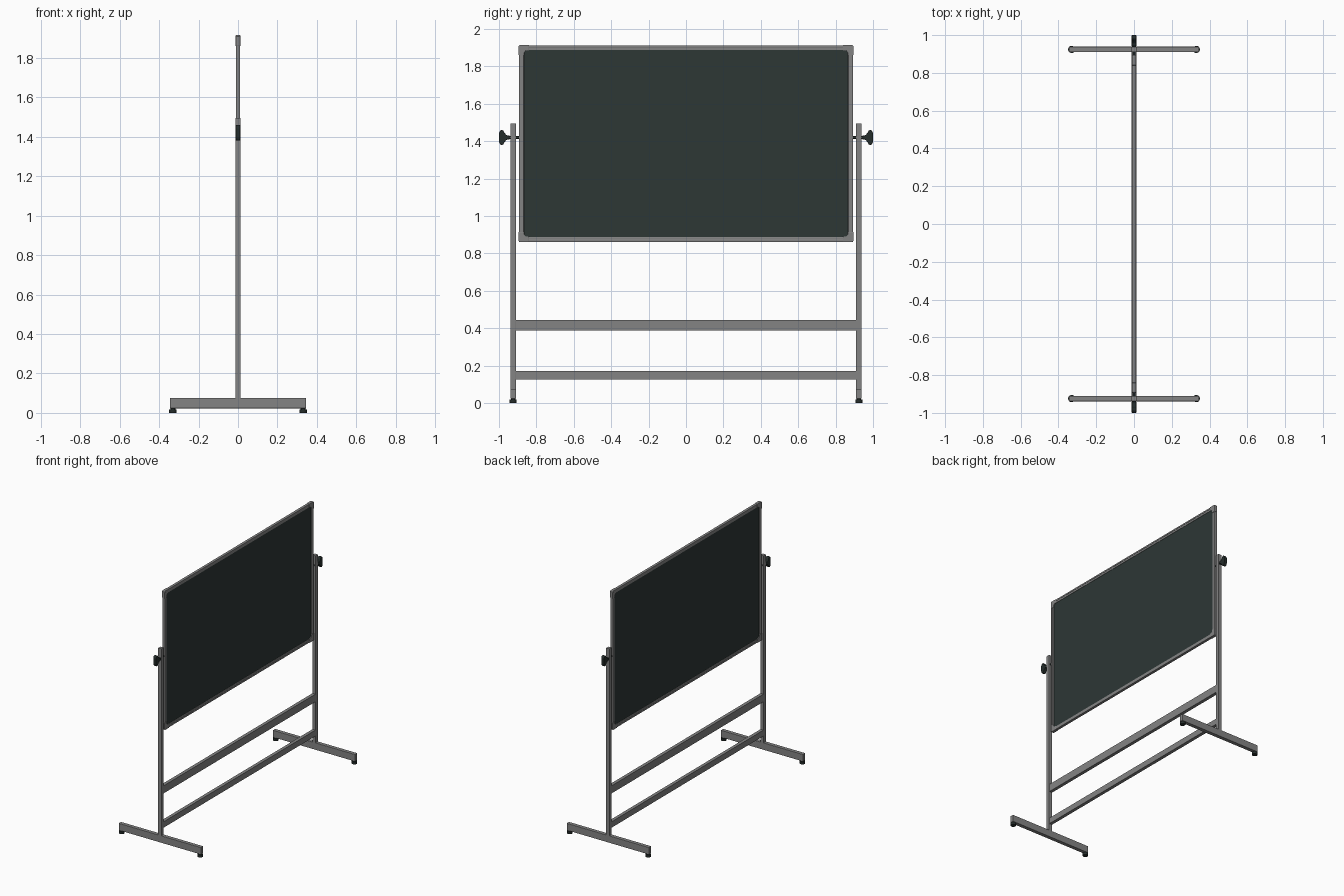
import bpy, bmesh, math
from mathutils import Vector

if "Cube" in bpy.data.objects:
    bpy.data.objects.remove(bpy.data.objects["Cube"])


def material(name, rgb):
    m = bpy.data.materials.new(name)
    m.diffuse_color = (*rgb, 1)
    m.use_nodes = True
    m.node_tree.nodes["Principled BSDF"].inputs["Base Color"].default_value = m.diffuse_color
    return m


GREY = material("grey metal", (0.23, 0.23, 0.23))
BOARD = material("slate green", (0.026, 0.038, 0.036))
BLACK = material("dark plastic", (0.018, 0.026, 0.024))


def finish(name, bm, mat, bevel=0.0, segments=2):
    bmesh.ops.recalc_face_normals(bm, faces=bm.faces)
    me = bpy.data.meshes.new(name)
    bm.to_mesh(me)
    bm.free()
    me.materials.append(mat)
    ob = bpy.data.objects.new(name, me)
    bpy.context.collection.objects.link(ob)
    if bevel:
        b = ob.modifiers.new("bevel", 'BEVEL')
        b.width, b.segments, b.limit_method = bevel, segments, 'ANGLE'
    return ob


def box(name, lo, hi, mat, bevel=0.0):
    bm = bmesh.new()
    bmesh.ops.create_cube(bm, size=1)
    lo, hi = Vector(lo), Vector(hi)
    for v in bm.verts:
        v.co = (lo + hi) / 2 + v.co * (hi - lo)
    return finish(name, bm, mat, bevel)


def prism(name, pts, half, mat, bevel=0.0):
    """Outline in the y-z plane, extruded along x."""
    bm = bmesh.new()
    face = bm.faces.new([bm.verts.new((-half, y, z)) for y, z in pts])
    new = bmesh.ops.extrude_face_region(bm, geom=[face])["geom"]
    for v in new:
        if isinstance(v, bmesh.types.BMVert):
            v.co.x = half
    return finish(name, bm, mat, bevel)


def cylinder(name, loc, radius, depth, mat, along_y=False):
    bm = bmesh.new()
    bmesh.ops.create_cone(bm, cap_ends=True, segments=24, radius1=radius, radius2=radius, depth=depth)
    ob = finish(name, bm, mat)
    ob.location = loc
    if along_y:
        ob.rotation_euler.x = math.pi / 2
    for p in ob.data.polygons:
        p.use_smooth = len(p.vertices) == 4
    return ob


Z0, Z1, YB = 0.86, 1.915, 0.895   # board outer limits
PIVOT = 1.42

# board panel
box("board_panel", (-0.006, -YB + 0.02, Z0 + 0.02), (0.006, YB - 0.02, Z1 - 0.02), BOARD)

# frame bars: wide bar plus a slightly thicker outer ridge
for tag, w, x in (("bar", 0.028, 0.0085), ("ridge", 0.014, 0.0105)):
    box("frame_bottom_" + tag, (-x, -YB + 0.01, Z0 + 0.002), (x, YB - 0.01, Z0 + w), GREY, 0.002)
    box("frame_top_" + tag, (-x, -YB + 0.01, Z1 - w), (x, YB - 0.01, Z1 - 0.002), GREY, 0.002)
    for s in (-1, 1):
        ys = sorted((s * (YB - 0.002), s * (YB - w)))
        box("frame_side_" + tag, (-x, ys[0], Z0 + 0.01), (x, ys[1], Z1 - 0.01), GREY, 0.002)

# L-shaped frame corners
L = [(0, 0.006), (0.006, 0), (0.055, 0), (0.055, 0.03), (0.038, 0.031),
     (0.031, 0.038), (0.03, 0.055), (0, 0.055)]
for s in (-1, 1):
    for z, d in ((Z0, 1), (Z1, -1)):
        prism("frame_corner", [(s * (YB - a), z + d * b) for a, b in L], 0.0118, GREY, 0.002)

# rails between the posts
box("upper_rail", (-0.0125, -0.912, 0.387), (0.0125, 0.912, 0.445), GREY)
box("lower_rail", (-0.0125, -0.912, 0.127), (0.0125, 0.912, 0.172), GREY)

# wing knob outline: distance from post, height
WING = [(0, 0.009), (0.018, 0.011), (0.03, 0.024), (0.037, 0.038), (0.046, 0.041),
        (0.055, 0.036), (0.06, 0.022)]
WING += [(a, -b) for a, b in reversed(WING)]

for s in (-1, 1):
    y = s * 0.924
    # post, foot and its pads
    box("post", (-0.0135, y - 0.0145, 0.07), (0.0135, y + 0.0145, 1.495), GREY, 0.002)
    box("foot", (-0.345, y - 0.0145, 0.023), (0.345, y + 0.0145, 0.076), GREY, 0.002)
    for x in (-0.33, 0.33):
        cylinder("foot_pad", (x, y, 0.009), 0.019, 0.018, BLACK)
        cylinder("pad_stem", (x, y, 0.02), 0.012, 0.012, BLACK)
    # pivot and knob
    cylinder("pivot_pin", (0, s * 0.915, PIVOT), 0.007, 0.07, BLACK, True)
    prism("wing_knob", [(s * (0.94 + a), PIVOT + b) for a, b in WING], 0.0125, BLACK, 0.004)
